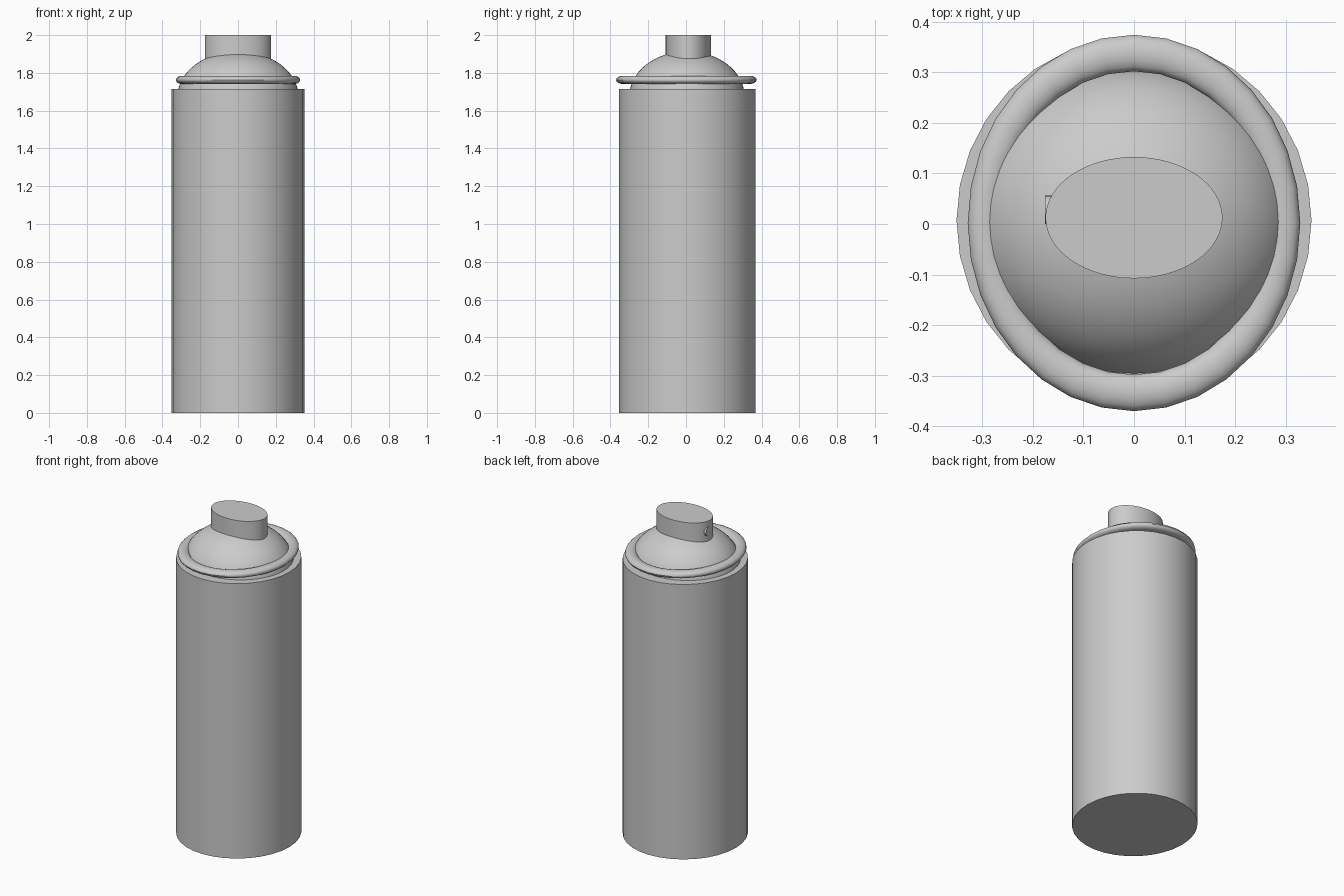
import bpy
import math

if "Cube" in bpy.data.objects:
    bpy.data.objects.remove(bpy.data.objects["Cube"], do_unlink=True)

# Single grey material
GREY = (0.6, 0.6, 0.6, 1.0)
grey = bpy.data.materials.new("plain grey")
grey.use_nodes = True
grey.diffuse_color = GREY
grey.node_tree.nodes["Principled BSDF"].inputs["Base Color"].default_value = GREY


def finish(name, scale=(1, 1, 1)):
    """Name, scale, colour and smooth the newest object."""
    ob = bpy.context.object
    ob.name = name
    ob.scale = scale
    bpy.ops.object.transform_apply(location=False, rotation=True, scale=True)
    ob.data.materials.append(grey)
    bpy.ops.object.shade_smooth_by_angle(angle=math.radians(35))
    return ob


def cylinder(name, rx, ry, z0, z1, y, sides=32):
    bpy.ops.mesh.primitive_cylinder_add(
        vertices=sides, radius=1, depth=z1 - z0, location=(0, y, (z0 + z1) / 2))
    return finish(name, (rx, ry, 1))


# Can body
cylinder("can_body", 0.351, 0.361, 0, 1.715, 0.007)

# Domed shoulder, its lower half hidden in the can
bpy.ops.mesh.primitive_uv_sphere_add(
    segments=48, ring_count=32, radius=1, location=(0, 0.005, 1.676))
finish("shoulder_dome", (0.32, 0.305, 0.238))

# Rolled rim around the shoulder
bpy.ops.mesh.primitive_torus_add(
    major_segments=32, minor_segments=16, major_radius=0.336,
    minor_radius=0.036, location=(0, 0.002, 1.763))
finish("rolled_rim", (0.884, 1, 0.6))

# Oval spray button
cylinder("spray_button", 0.175, 0.12, 1.82, 2.0, 0.0125, 64)

# Small round spray outlet on the right end of the button
bpy.ops.mesh.primitive_cylinder_add(
    vertices=24, radius=0.028, depth=0.04,
    location=(-0.156, 0.028, 1.935), rotation=(0, math.pi / 2, 0))
finish("spray_outlet")
